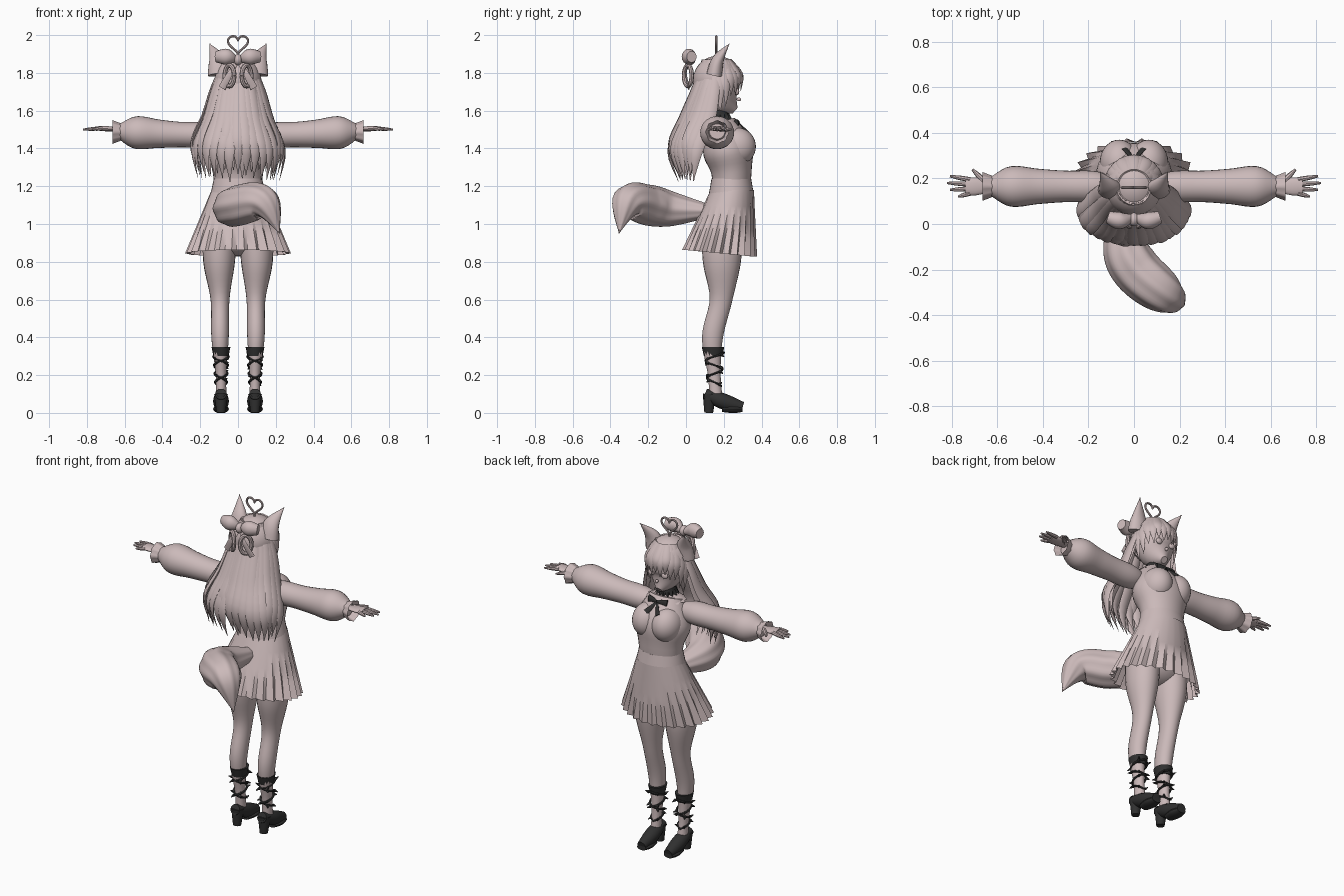
import bpy, bmesh, math, random
from mathutils import Vector, Matrix

random.seed(4)
default_cube = bpy.data.objects.get("Cube")
if default_cube:
    bpy.data.objects.remove(default_cube, do_unlink=True)


def material(name, red, green, blue):
    mat = bpy.data.materials.new(name)
    mat.use_nodes = True
    mat.diffuse_color = (red, green, blue, 1)
    shader = mat.node_tree.nodes["Principled BSDF"]
    shader.inputs["Base Color"].default_value = mat.diffuse_color
    return mat


ROSE = material("pale rose grey", .6, .49, .49)
BLACK = material("soft black", .03, .03, .03)
ACROSS, UP = Vector((0, 1, 0)), Vector((0, 0, 1))
SIDES = (("left_", 1), ("right_", -1))
parts = []


def finish(name, bm, mat):
    bmesh.ops.recalc_face_normals(bm, faces=bm.faces)
    mesh = bpy.data.meshes.new(name)
    bm.to_mesh(mesh)
    bm.free()
    mesh.materials.append(mat)
    part = bpy.data.objects.new(name, mesh)
    bpy.context.scene.collection.objects.link(part)
    parts.append(part)


def bridge(bm, rings):
    for lower, upper in zip(rings, rings[1:]):
        for i in range(len(lower)):
            bm.faces.new((lower[i - 1], lower[i], upper[i], upper[i - 1]))


def spline(values, t):
    """Smooth curve through evenly spaced numbers or vectors, t from 0 to 1."""
    last = len(values) - 1
    i = min(int(t * last), last - 1)
    u = t * last - i
    before, start = values[max(i - 1, 0)], values[i]
    end, after = values[i + 1], values[min(i + 2, last)]
    leave, arrive = (end - before) / 2, (after - start) / 2
    ease = u * u * (3 - 2 * u)
    return (start * (1 - ease) + end * ease + leave * (u * (1 - u) ** 2)
            - arrive * (u * u * (1 - u)))


def sweep(name, path, radii, mat=ROSE, up=ACROSS, flat=1, sides=16, steps=16, cap=True, ridge=0):
    """Tube along a path; flat is the ratio of its depth to its width."""
    path = [Vector(p) for p in path]
    spots = [spline(path, i / steps) for i in range(steps + 1)]
    bm = bmesh.new()
    rings = []
    for i, spot in enumerate(spots):
        along = (spots[min(i + 1, steps)] - spots[max(i - 1, 0)]).normalized()
        wide = up.cross(along).normalized()
        deep = along.cross(wide) * flat
        radius = max(spline(radii, i / steps), .002)
        ring = []
        for k in range(sides):
            a = math.tau * k / sides
            r = radius * (1 + ridge * math.cos(a * 8))
            ring.append(bm.verts.new(spot + wide * math.cos(a) * r + deep * math.sin(a) * r))
        rings.append(ring)
    bridge(bm, rings)
    if cap:
        bm.faces.new(rings[0])
        bm.faces.new(rings[-1])
    finish(name, bm, mat)


def pair(name, path, radii, **options):
    for side, s in SIDES:
        sweep(side + name, [(s * x, y, z) for x, y, z in path], radii, **options)


def ball(name, centre, size, mat=ROSE, cut=None):
    bm = bmesh.new()
    place = Matrix.Translation(centre) @ Matrix.Diagonal((*size, 1))
    bmesh.ops.create_uvsphere(bm, u_segments=28, v_segments=18, radius=1, matrix=place)
    if cut:
        bmesh.ops.delete(bm, geom=[v for v in bm.verts if cut(v.co)], context="VERTS")
    finish(name, bm, mat)


def pleats(name, top, bottom, count, depth, mat=ROSE, tilt=0, jag=0):
    """Pleated open band between two ellipses (centre y, x radius, y radius, z)."""
    bm = bmesh.new()
    rings = []
    for step in range(5):
        t = step / 4
        y, wide, deep, z = Vector(top).lerp(Vector(bottom), t)
        ring = []
        for k in range(count * 2):
            inner = k % 2
            a = math.tau * (k - inner * .3) / count / 2
            r = 1 - depth * inner * t
            drop = t * (tilt * math.sin(a) + jag * inner)
            ring.append(bm.verts.new((wide * r * math.cos(a), y + deep * r * math.sin(a), z - drop)))
        rings.append(ring)
    bridge(bm, rings)
    finish(name, bm, mat)


# Torso, neck and head
sweep("shirt", [(0, .24, 1.16), (0, .24, 1.28), (0, .22, 1.4), (0, .18, 1.54)], (.12, .135, .165, .1),
      flat=.8, sides=32)
sweep("neck", [(0, .17, 1.5), (0, .18, 1.66)], (.05, .035), sides=24)
sweep("head", [(0, .26, 1.6), (0, .2, 1.66), (0, .17, 1.76), (0, .17, 1.86)], (.02, .09, .11, .07), sides=28)
ball("nose", (0, .28, 1.66), (.008, .012, .01))
for side, s in SIDES:
    ball(side + "bust", (s * .065, .27, 1.41), (.085, .1, .1))
    ball(side + "eye", (s * .045, .27, 1.7), (.02, .012, .018))

# Skirt and hips
ball("hips", (0, .195, .96), (.17, .12, .13))
sweep("waistband", [(0, .24, 1.16), (0, .24, 1.24)], (.145, .128), flat=.82, sides=32)
pleats("pleated_skirt", (.245, .14, .115, 1.18), (.178, .28, .2, .845), 26, .1, tilt=.018)

# Legs
pair("leg", [(.095, .19, 1), (.1, .19, .8), (.095, .185, .6), (.095, .14, .4), (.09, .15, .2), (.09, .16, .06)],
     (.09, .084, .05, .046, .028, .03), flat=1.2, sides=24, steps=30)

# Heeled shoes, leg cuffs and thorny laces
pair("shoe_upper", [(.09, .1, .1), (.09, .2, .06), (.09, .3, .03)], (.03, .042, .028), mat=BLACK, up=UP)
pair("shoe_sole", [(.09, .19, .02), (.09, .25, .02), (.09, .3, .02)], (.03, .042, .03),
     mat=BLACK, up=UP, flat=.5)
pair("shoe_heel", [(.09, .12, 0), (.09, .125, .1)], (.023, .036), mat=BLACK)
pair("leg_cuff", [(.09, .143, .3), (.09, .143, .35)], (.04, .05), mat=BLACK, flat=1.2)
for side, s in SIDES:
    for turn in (1, -1):
        lace = []
        for k in range(33):
            t = k / 32
            a = turn * 2 * math.tau * t
            r = .03 + .012 * t
            lace.append(Vector((s * .09 + r * math.sin(a), .15 + 1.2 * r * math.cos(a), .14 + .18 * t)))
        sweep(side + "lace", lace, (.006, .006), BLACK, up=UP, sides=6, steps=48)
        for point in lace[2::4]:
            away = point - Vector((s * .09, .15, point.z))
            tip = point + away * .5 + UP * random.uniform(-.015, .015)
            sweep(side + "lace_thorn", [point, tip], (.01, 0), BLACK, up=UP, sides=4, steps=1)

# Puffed sleeves, flared cuffs and hands
pair("sleeve", [(.09, .165, 1.47), (.36, .165, 1.475), (.63, .165, 1.49)],
     (.045, .066, .067, .075, .086, .04), flat=1.03, sides=28, steps=24)
pair("sleeve_cuff", [(.61, .165, 1.487), (.665, .165, 1.487)], (.04, .06),
     sides=32, steps=4, cap=False, ridge=.05)
pair("palm", [(.61, .165, 1.5), (.74, .165, 1.507)], (.024, .03, .04, .036), up=UP, flat=.35)
for i, finger in enumerate(("little", "ring", "middle", "index")):
    spread = i - 1.5
    reach = .82 - .012 * (i - 2) ** 2
    pair(finger + "_finger", [(.72, .165 + .02 * spread, 1.507), (reach, .165 + .03 * spread, 1.5)],
         (.011, .01, .005), sides=8, steps=6)
pair("thumb", [(.65, .18, 1.503), (.71, .24, 1.5)], (.013, .012, .005), up=UP, sides=8, steps=6)

# Black ruff and chest bow over a pale pointed collar
pleats("neck_ruff", (.178, .045, .045, 1.6), (.18, .07, .07, 1.545), 14, .3, BLACK, jag=.012)
pleats("pointed_collar", (.18, .05, .05, 1.56), (.185, .125, .09, 1.527), 12, .1, jag=-.006)
pair("chest_bow_wing", [(0, .28, 1.535), (.06, .265, 1.53)], (.01, .02, .026), mat=BLACK, flat=.5)
pair("chest_bow_tail", [(0, .28, 1.53), (.04, .33, 1.48)], (.01, .016), mat=BLACK, flat=.4)

# Hair cap
ball("hair_cap", (0, .165, 1.76), (.126, .128, .13), cut=lambda v: v.z < 1.8 and v.y > v.z * .4 - .55)


def lock(name, angle, centres, widths, depths, top, bottom, thick):
    """Flat tapering strand hanging over stacked ellipses."""
    out = Vector((math.cos(angle), math.sin(angle), 0))
    last = len(centres) - 1
    path = [(w * out.x, c + d * out.y, top + (bottom - top) * i / last)
            for i, (c, w, d) in enumerate(zip(centres, widths, depths))]
    sweep(name, path, thick, up=out, flat=.3, sides=8)


# Long back hair in two layers
for layer, count in ((1, 17), (.9, 14)):
    for i in range(count):
        size = layer + random.uniform(-.02, .02)
        lock("back_hair_lock", math.pi * (1 + i / (count - 1)), (.16, .15, .12, .06, .04),
             [size * w for w in (.07, .135, .18, .24, .215)],
             [size * d for d in (.07, .115, .15, .15, .08)],
             1.87, random.uniform(1.22, 1.29), (.02, .028, .034, .03, 0))

# Fringe and side locks
for i in range(13):
    u = i / 6 - 1
    tip = 1.715 - .13 * abs(u) ** 3 - .018 * (i % 2)
    lock("fringe_lock", math.pi / 2 - u * 1.45, (.165, .165, .165), (.07, .126, .112),
         (.07, .13, .127), 1.87, tip, (.02, .024, 0))

# Ears
pair("ear", [(.1, .15, 1.79), (.11, .17, 1.87), (.15, .23, 1.955)], (.06, .045, 0), flat=.7)

# Heart-shaped loop of hair
heart = []
for k in range(41):
    a = math.tau * k / 40 + math.pi
    rise = 13 * math.cos(a) - 5 * math.cos(2 * a) - 2 * math.cos(3 * a) - math.cos(4 * a)
    heart.append((.053 * math.sin(a) ** 3, .16, 1.955 + rise * .0033))
sweep("heart_hair", heart, (.006, .006), sides=8, steps=60)
sweep("heart_stalk", [(0, .16, 1.87), (0, .16, 1.905)], (.006, .006), sides=8, steps=1)

# Bow at the back of the head
ball("bow_knot", (0, .02, 1.87), (.022, .03, .03))
pair("bow_loop", [(.01, .03, 1.87), (.06, .015, 1.885), (.115, .03, 1.885)], (.016, .042, .03), flat=.9)
pair("bow_ribbon", [(.01, .02, 1.85), (.04, 0, 1.8), (.085, .015, 1.72)], (.01, .02), flat=.25)
ring = [k * math.tau / 16 for k in range(17)]
pair("bow_lower_loop", [(.045 - .025 * math.cos(a), .01 - .02 * math.cos(a), 1.785 + .055 * math.sin(a))
                        for a in ring], (.012, .012), sides=8, steps=32)

# Bushy tail
sweep("tail", [(0, .1, 1.07), (-.04, -.08, 1.08), (.01, -.2, 1.1), (.14, -.31, 1.11), (.22, -.355, .95)],
      (.04, .09, .105, .085, 0), up=UP, sides=48, steps=36, ridge=.035)

# Smooth shading with crisp creases
bpy.ops.object.select_all(action="DESELECT")
for part in parts:
    part.select_set(True)
bpy.context.view_layer.objects.active = parts[0]
bpy.ops.object.shade_smooth_by_angle(angle=math.radians(40))
